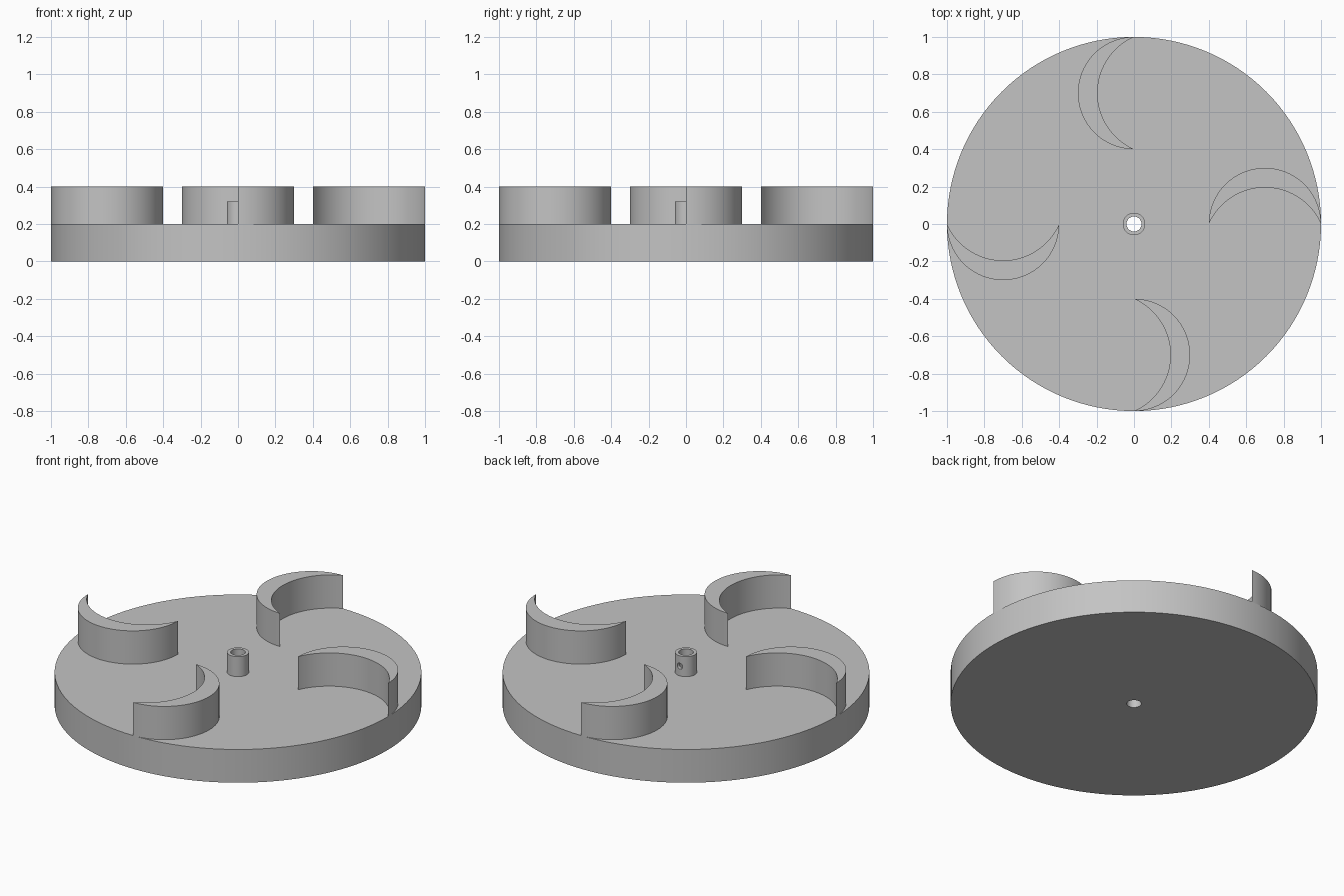
import bpy
import bmesh
from math import cos, sin, pi, atan2, hypot, radians

old = bpy.data.objects.get("Cube")
if old:
    bpy.data.objects.remove(old, do_unlink=True)

GREY = (0.55, 0.55, 0.55, 1)
grey = bpy.data.materials.new("plain grey")
grey.use_nodes = True
grey.diffuse_color = GREY
grey.node_tree.nodes["Principled BSDF"].inputs["Base Color"].default_value = GREY


def finish(name, bm):
    """Turn a bmesh into a named, smooth-shaded object."""
    bmesh.ops.recalc_face_normals(bm, faces=bm.faces)
    mesh = bpy.data.meshes.new(name)
    bm.to_mesh(mesh)
    bm.free()
    mesh.materials.append(grey)
    obj = bpy.data.objects.new(name, mesh)
    bpy.context.collection.objects.link(obj)
    smooth(obj)
    return obj


def smooth(obj):
    bpy.ops.object.select_all(action="DESELECT")
    obj.select_set(True)
    bpy.context.view_layer.objects.active = obj
    bpy.ops.object.shade_smooth_by_angle(angle=radians(30))


def ring(name, inner, outer, low, high, steps):
    """Solid ring with a hole along z."""
    bm = bmesh.new()
    corners = [(inner, low), (outer, low), (outer, high), (inner, high)]
    loops = [[bm.verts.new((r * cos(2 * pi * i / steps), r * sin(2 * pi * i / steps), z))
              for r, z in corners] for i in range(steps)]
    for i, a in enumerate(loops):
        b = loops[(i + 1) % steps]
        for k in range(4):
            n = (k + 1) % 4
            bm.faces.new((a[k], b[k], b[n], a[n]))
    return finish(name, bm)


def blade(name, turn, low=0.2, high=0.4, steps=40):
    """Crescent between a half circle and a shallower arc, turned about z."""
    mid, half, rise = 0.7, 0.3, 0.195
    radius = (half ** 2 + rise ** 2) / (2 * rise)
    drop = radius - rise
    start = atan2(drop, half)
    outer = [(mid + half * cos(pi * i / steps), half * sin(pi * i / steps))
             for i in range(steps + 1)]
    inner = []
    for i in range(1, steps):
        a = start + (pi - 2 * start) * i / steps
        inner.append((mid + radius * cos(a), radius * sin(a) - drop))
    bm = bmesh.new()

    def vert(p, z):
        r, a = hypot(*p), atan2(p[1], p[0]) + turn
        return bm.verts.new((r * cos(a), r * sin(a), z))

    # Both arcs share the two pointed tips
    levels = []
    for z in (low, high):
        o = [vert(p, z) for p in outer]
        levels.append((o, [o[0]] + [vert(p, z) for p in inner] + [o[-1]]))
    (o0, i0), (o1, i1) = levels
    for k in range(steps):
        bm.faces.new((o0[k], o0[k + 1], o1[k + 1], o1[k]))
        bm.faces.new((i0[k], i1[k], i1[k + 1], i0[k + 1]))
        for o, i in levels:
            corners = list(dict.fromkeys((o[k], i[k], i[k + 1], o[k + 1])))
            bm.faces.new(corners)
    return finish(name, bm)


# Round base plate with a centre bore
ring("base_disc", 0.04, 1.0, 0.0, 0.2, 128)

# Shaft collar with a small screw hole in its back wall
hub = ring("hub_collar", 0.04, 0.06, 0.2, 0.32, 48)
bpy.ops.mesh.primitive_cylinder_add(vertices=24, radius=0.018, depth=0.1,
                                    location=(0, 0.05, 0.258), rotation=(pi / 2, 0, 0))
cutter = bpy.context.object
cutter.name = "screw_hole_cutter"
cutter.hide_render = True
cut = hub.modifiers.new("screw hole", "BOOLEAN")
cut.operation = "DIFFERENCE"
cut.solver = "EXACT"
cut.object = cutter
bpy.context.view_layer.objects.active = hub
bpy.ops.object.modifier_apply(modifier=cut.name)
bpy.data.objects.remove(cutter, do_unlink=True)
smooth(hub)

# Four curved blades around the disc
for n, side in enumerate(("left", "back", "right", "front")):
    blade(side + "_blade", n * pi / 2)
